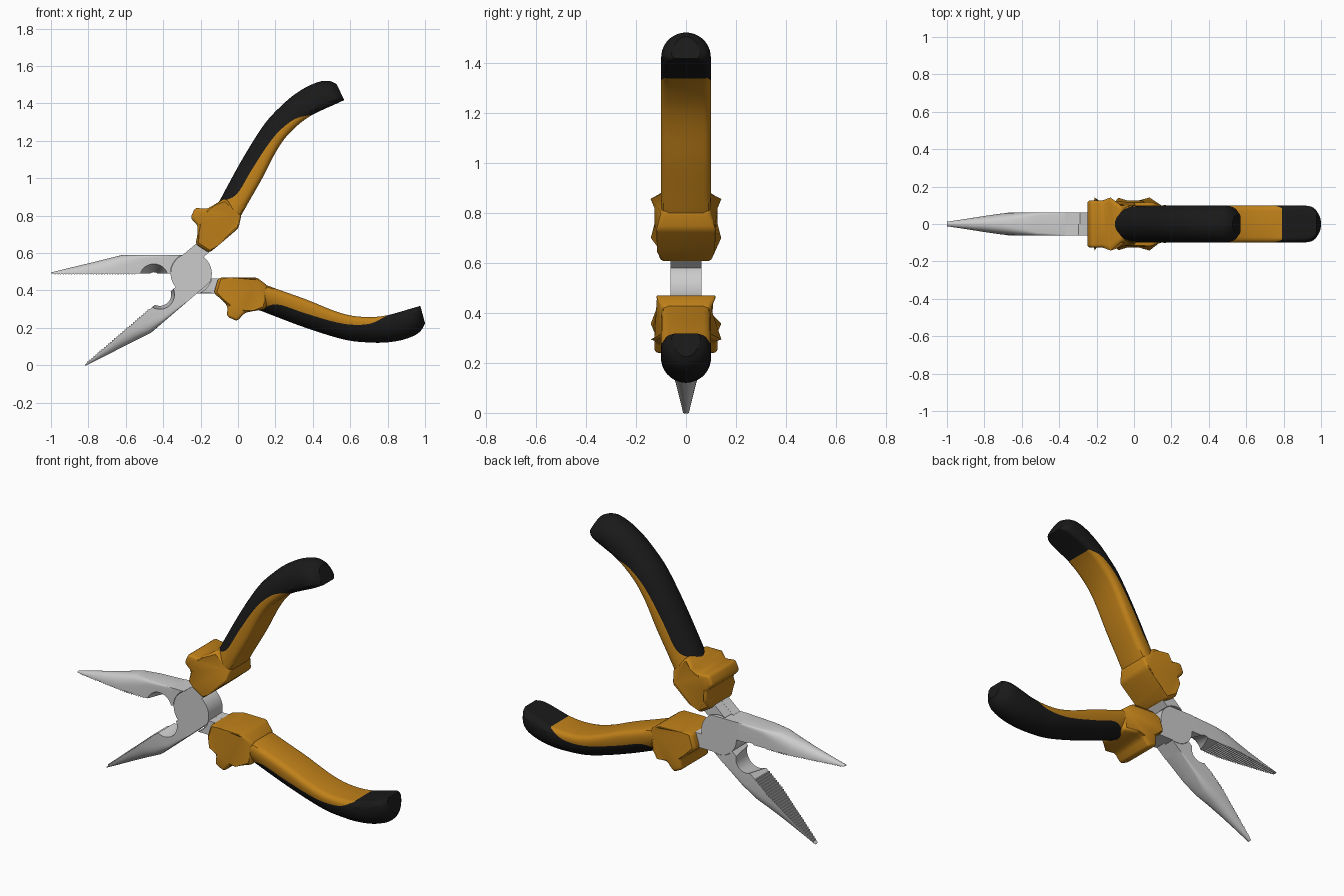
import bpy, bmesh
from math import sin, cos, pi, radians, sqrt
from mathutils import Matrix, Vector

if "Cube" in bpy.data.objects:
    bpy.data.objects.remove(bpy.data.objects["Cube"])

PX, PZ, T = -0.25, 0.49, 0.0625          # pivot and half thickness of the steel
AXIS = Vector((cos(radians(20.3)), 0, sin(radians(20.3))))
PIV = Matrix.Translation((PX, 0, PZ))
FLIP = PIV @ Matrix.Rotation(pi, 4, AXIS) @ PIV.inverted()


def material(name, rgb):
    m = bpy.data.materials.new(name)
    m.diffuse_color = (*rgb, 1)
    m.use_nodes = True
    m.node_tree.nodes["Principled BSDF"].inputs["Base Color"].default_value = m.diffuse_color
    return m


ORANGE = material("orange_grip", (0.53, 0.22, 0.01))
BLACK = material("black_grip", (0.01, 0.01, 0.01))


def make(name, bm, mats=()):
    bmesh.ops.recalc_face_normals(bm, faces=bm.faces)
    me = bpy.data.meshes.new(name)
    bm.to_mesh(me)
    bm.free()
    ob = bpy.data.objects.new(name, me)
    bpy.context.collection.objects.link(ob)
    for m in mats:
        me.materials.append(m)
    return ob


def activate(ob):
    bpy.ops.object.select_all(action='DESELECT')
    ob.select_set(True)
    bpy.context.view_layer.objects.active = ob


def prism(bm, pts, y0, y1):
    a = [bm.verts.new((x, y0, z)) for x, z in pts]
    b = [bm.verts.new((x, y1, z)) for x, z in pts]
    bm.faces.new(a)
    bm.faces.new(b[::-1])
    for i in range(len(pts)):
        j = (i + 1) % len(pts)
        bm.faces.new((a[i], b[i], b[j], a[j]))


def loft(bm, rings, mat=lambda i, k: 0):
    vs = [[bm.verts.new(p) for p in r] for r in rings]
    n = len(vs[0])
    for i in range(len(vs) - 1):
        for k in range(n):
            j = (k + 1) % n
            f = bm.faces.new((vs[i][k], vs[i][j], vs[i + 1][j], vs[i + 1][k]))
            f.material_index = mat(i, k)
    bm.faces.new(vs[0]).material_index = mat(0, 0)
    bm.faces.new(vs[-1]).material_index = mat(len(vs) - 2, 0)


def arc(a0, a1, r, n=20):
    angs = [radians(a0 + (a1 - a0) * i / n) for i in range(n + 1)]
    return [(PX + r * cos(a), PZ + r * sin(a)) for a in angs]


# x, half width, height, squareness of the jaw sections
JAW = [(-1, .012, .006, 2), (-.9, .027, .031, 2), (-.8, .043, .055, 2.1),
       (-.7, .057, .08, 2.5), (-.62, T, .1, 3.5), (-.52, T, .1, 10), (-.36, T, .1, 60)]


def jaw(name, r_front, r_back):
    bm = bmesh.new()
    rings = []
    for x, w, h, n in JAW:
        ring = []
        for i in range(17):
            c, s = round(cos(pi * i / 16), 6), round(sin(pi * i / 16), 6)
            ring.append((x, (1 if c >= 0 else -1) * w * abs(c) ** (2 / n), PZ + h * s ** (2 / n)))
        rings.append(ring)
    loft(bm, rings)
    ob = make(name, bm)
    # tapered wire notch
    bm = bmesh.new()
    bmesh.ops.create_cone(bm, cap_ends=True, segments=40, radius1=r_front, radius2=r_back, depth=.14,
                          matrix=Matrix.Translation((-.45, 0, .465)) @ Matrix.Rotation(-pi / 2, 4, 'X'))
    cut = make("notch_cutter", bm)
    cut.hide_render = True
    mod = ob.modifiers.new("notch", 'BOOLEAN')
    mod.object, mod.solver = cut, 'EXACT'
    activate(ob)
    bpy.ops.object.modifier_apply(modifier="notch")
    bpy.data.objects.remove(cut)
    return ob


def teeth(name):
    bm = bmesh.new()
    n, x0, x1 = 30, -.985, -.545
    st = (x1 - x0) / n
    for i in range(n):
        x = x0 + i * st
        w = min(T, .012 + (x + 1) * .15)
        prism(bm, [(x, PZ + .002), (x + st / 2, PZ - .006), (x + st, PZ + .002)], -w, w)
    return make(name, bm)


def joint(name):
    bm = bmesh.new()
    # lapped half plate
    prism(bm, [(-.37, .49), (-.37, .59), (-.23, .59)] + arc(65, -13, .11)
          + [(-.05, .465), (-.05, .385)] + arc(-73, -180, .11), 0, T)
    # full thickness shoulders beside the other half's disc
    prism(bm, [(-.37, .49)] + arc(180, 116, .112) + [(-.297, .59), (-.37, .59)], -T, 0)
    prism(bm, [(-.05, .465), (-.05, .385)] + arc(-69, -13, .112), -T, 0)
    return make(name, bm)


def guard(name):
    bm = bmesh.new()
    prism(bm, [(-.13, .385), (-.105, .468), (-.04, .47), (.1, .47), (.16, .425), (.15, .3),
               (.08, .29), (.035, .28), (-.005, .235), (-.06, .262), (-.055, .315), (-.085, .35)],
          -.126, .126)
    for v in bm.verts:
        if v.co.x < -.1:
            v.co.y *= .78
        elif v.co.x > .12:
            v.co.y *= .74
    bmesh.ops.recalc_face_normals(bm, faces=bm.faces)
    bmesh.ops.bevel(bm, geom=bm.edges[:], offset=.016, segments=3, profile=.5, affect='EDGES')
    return make(name, bm, [ORANGE])


# inner edge x,z / outer edge x,z / colour split / width factor
GRIP = [(.05, .455, .04, .31, .97, .96), (.14, .432, .11, .295, .97, 1), (.23, .4, .19, .265, .55, 1),
        (.37, .35, .33, .212, .5, 1), (.51, .293, .47, .165, .43, 1), (.61, .265, .59, .133, .36, 1),
        (.71, .258, .70, .122, .26, 1), (.79, .266, .79, .122, .03, 1), (.86, .284, .875, .135, .03, 1),
        (.92, .302, .945, .16, .03, .97), (.955, .312, .982, .19, .03, .85), (.975, .318, 1, .225, .03, .6)]


def grip(name):
    sub, nu, nl = 5, 6, 10
    st = []
    for i in range(len(GRIP) - 1):
        p = [GRIP[max(0, min(len(GRIP) - 1, i + d))] for d in (-1, 0, 1, 2)]
        for s in range(sub):
            t = s / sub
            st.append([.5 * (2 * b + (c - a) * t + (2 * a - 5 * b + 4 * c - d) * t * t
                             + (3 * b - a - 3 * c + d) * t ** 3) for a, b, c, d in zip(*p)])
    st.append(GRIP[-1])
    rings = []
    for ux, uz, lx, lz, f, k in st:
        f = min(.97, max(.03, f))
        h = sqrt((ux - lx) ** 2 + (uz - lz) ** 2)
        vs = [f * (i / nu) ** 1.5 for i in range(nu)]
        vs += [f + (1 - f) * sin(pi / 2 * j / nl) for j in range(nl + 1)]
        side = []
        for v in vs:
            d, e, r = v * h, (1 - v) * h, .03
            top = .1 if d > r else .1 - r + sqrt(max(0, r * r - (r - d) ** 2))
            bot = .1 if e > .1 else sqrt(max(0, .01 - (.1 - e) ** 2))
            side.append((ux + (lx - ux) * v, max(.003, min(top, bot) * k), uz + (lz - uz) * v))
        rings.append(side + [(x, -y, z) for x, y, z in side[::-1]])
    n = 2 * (nu + nl + 1)

    def mat(i, k):
        upper = k < nu or k >= n - 1 - nu
        return 0 if upper and i < 7 * sub else 1

    bm = bmesh.new()
    loft(bm, rings, mat)
    return make(name, bm, [ORANGE, BLACK])


# two identical halves, the second turned over about the bisecting line
for jaw_side, handle_side, notch, flip in (("upper", "lower", (.08, .03), False),
                                           ("lower", "upper", (.06, .08), True)):
    parts = [jaw(jaw_side + "_jaw", *notch), teeth(jaw_side + "_jaw_teeth"),
             joint(jaw_side + "_joint_plate"), guard(handle_side + "_handle_guard"),
             grip(handle_side + "_handle_grip")]
    for ob in parts:
        if flip:
            ob.data.transform(FLIP)
        activate(ob)
        bpy.ops.object.shade_smooth_by_angle(angle=radians(32))
